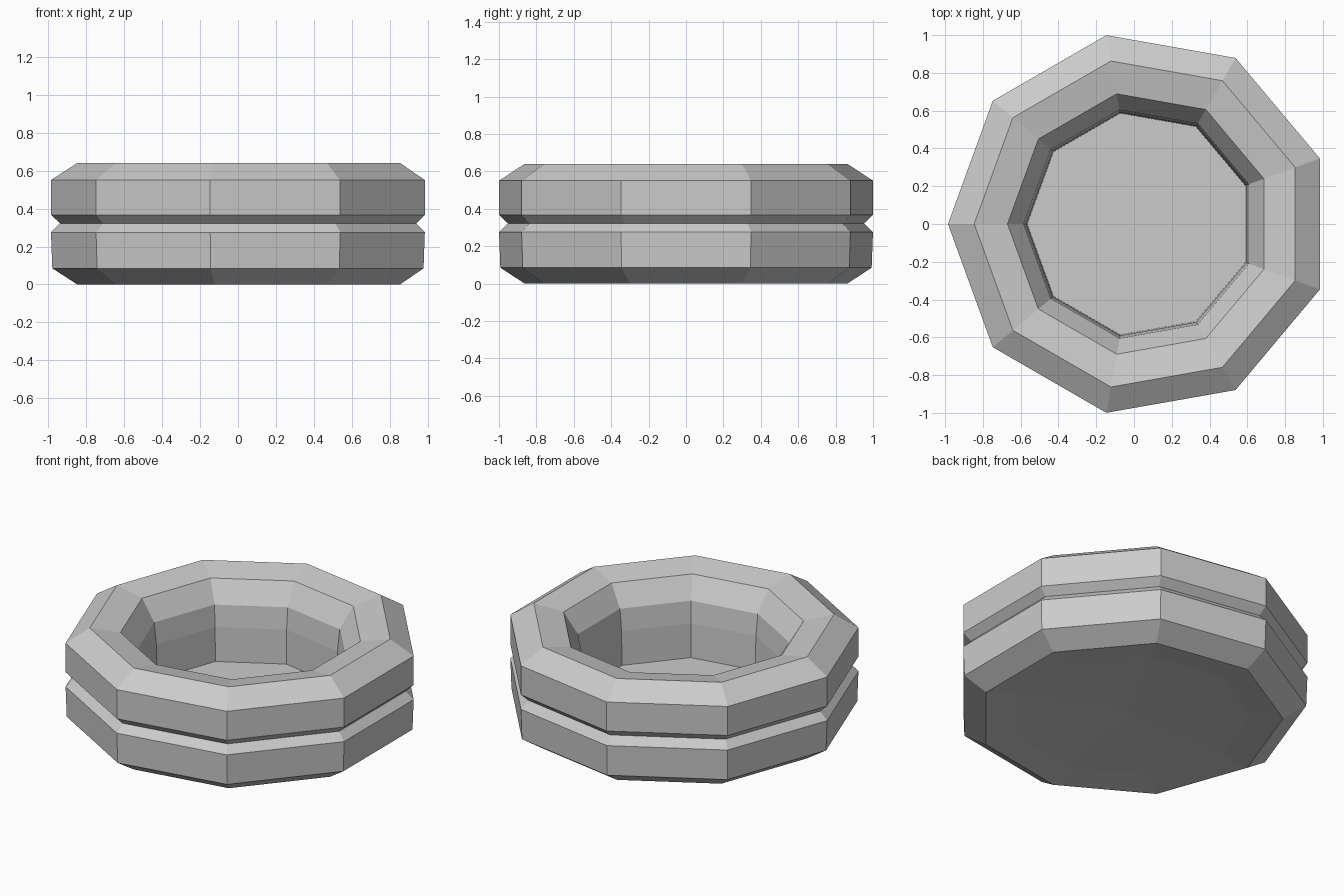
import bpy, bmesh
from math import cos, sin, pi

if "Cube" in bpy.data.objects:
    bpy.data.objects.remove(bpy.data.objects["Cube"])

SIDES = 9
OFFSET_X = 0.03     # an odd polygon is wider on its pointed side

# Single plain colour
grey = bpy.data.materials.new("Light grey")
grey.use_nodes = True
colour = (0.6, 0.6, 0.6, 1)
grey.diffuse_color = colour
grey.node_tree.nodes["Principled BSDF"].inputs["Base Color"].default_value = colour

# Half section (radius, height), from the hollow underside round to the inner floor
SECTION = [
    (0.69, 0.02), (0.876, 0.0),                       # underside
    (1.008, 0.085), (1.015, 0.275),                   # lower band
    (0.967, 0.322),                                   # groove
    (1.015, 0.367), (1.015, 0.55),                    # upper band
    (0.876, 0.64), (0.70, 0.605),                     # rim
    (0.615, 0.475), (0.60, 0.34), (0.595, 0.125),     # inner wall
]


def lathe(name, section, bottom_z, floor_z):
    bm = bmesh.new()
    rings = []
    for r, z in section:
        angles = [pi + 2 * pi * i / SIDES for i in range(SIDES)]
        rings.append([bm.verts.new((OFFSET_X + r * cos(a), r * sin(a), z)) for a in angles])
    for low, high in zip(rings, rings[1:]):
        for i in range(SIDES):
            j = (i + 1) % SIDES
            bm.faces.new((low[i], low[j], high[j], high[i]))
    # Fans close the underside and the floor
    for ring, z in ((rings[0], bottom_z), (rings[-1], floor_z)):
        centre = bm.verts.new((OFFSET_X, 0, z))
        for i in range(SIDES):
            bm.faces.new((ring[i], ring[(i + 1) % SIDES], centre))
    bmesh.ops.recalc_face_normals(bm, faces=bm.faces)
    mesh = bpy.data.meshes.new(name)
    bm.to_mesh(mesh)
    bm.free()
    mesh.materials.append(grey)
    obj = bpy.data.objects.new(name, mesh)
    bpy.context.collection.objects.link(obj)
    return obj


lathe("grooved_bowl", SECTION, 0.05, 0.125)
